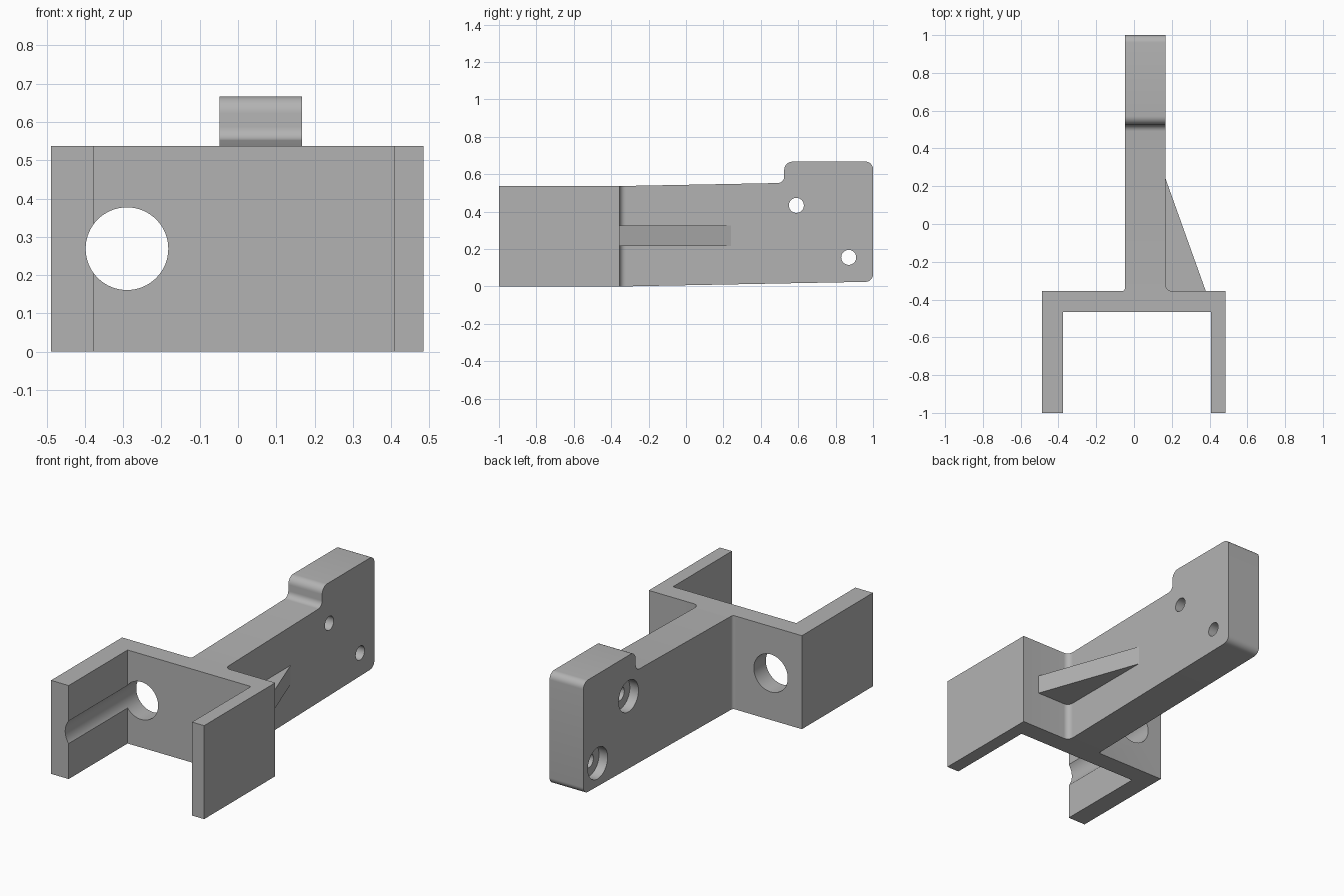
import bpy, bmesh, math
from mathutils import Vector, Matrix

if "Cube" in bpy.data.objects:
    bpy.data.objects.remove(bpy.data.objects["Cube"])

grey = bpy.data.materials.new("plain grey")
grey.use_nodes = True
GREY = (0.45, 0.45, 0.45, 1)
grey.diffuse_color = GREY
grey.node_tree.nodes["Principled BSDF"].inputs["Base Color"].default_value = GREY


def rounded(points, steps=8):
    """Outline from (u, v, radius) corners, each filleted by its radius."""
    out = []
    for i, (u, v, r) in enumerate(points):
        p = Vector((u, v))
        if not r:
            out.append(p)
            continue
        a = (Vector(points[i - 1][:2]) - p).normalized()
        b = (Vector(points[(i + 1) % len(points)][:2]) - p).normalized()
        half = a.angle(b) / 2
        centre = p + (a + b).normalized() * r / math.sin(half)
        start = p + a * r / math.tan(half) - centre
        end = p + b * r / math.tan(half) - centre
        sweep = start.angle_signed(end)
        for k in range(steps + 1):
            out.append(centre + Matrix.Rotation(-sweep * k / steps, 2) @ start)
    return out


def prism(name, points, axis, low, high):
    """Extrude an outline along x (outline in y, z) or z (outline in x, y)."""
    place = (lambda p, h: (h, p.x, p.y)) if axis == "x" else (lambda p, h: (p.x, p.y, h))
    bm = bmesh.new()
    base = bm.faces.new([bm.verts.new(place(p, low)) for p in rounded(points)])
    ext = bmesh.ops.extrude_face_region(bm, geom=[base])
    verts = [g for g in ext["geom"] if isinstance(g, bmesh.types.BMVert)]
    shift = (high - low, 0, 0) if axis == "x" else (0, 0, high - low)
    bmesh.ops.translate(bm, verts=verts, vec=shift)
    bmesh.ops.recalc_face_normals(bm, faces=bm.faces)
    mesh = bpy.data.meshes.new(name)
    bm.to_mesh(mesh)
    bm.free()
    mesh.materials.append(grey)
    ob = bpy.data.objects.new(name, mesh)
    bpy.context.collection.objects.link(ob)
    return ob


def drill(ob, centre, radius, length, rotation):
    """Cut a round hole and remove the cutter."""
    bpy.ops.mesh.primitive_cylinder_add(vertices=64, radius=radius, depth=length,
                                        location=centre, rotation=rotation)
    cutter = bpy.context.object
    cutter.hide_render = True
    cutter.data.materials.append(grey)
    mod = ob.modifiers.new("hole", "BOOLEAN")
    mod.operation, mod.solver, mod.object = "DIFFERENCE", "EXACT", cutter
    bpy.context.view_layer.objects.active = ob
    bpy.ops.object.modifier_apply(modifier=mod.name)
    bpy.data.objects.remove(cutter)


ARM_L, ARM_R = -0.048, 0.167
WALL, ROOT, TOP = -0.355, -0.32, 0.537

# Fork: two flanges, cross wall and filleted arm root
fork = prism("fork_bracket", [
    (-0.488, -1, 0), (-0.376, -1, 0), (-0.376, -0.465, 0), (0.408, -0.465, 0),
    (0.408, -1, 0), (0.485, -1, 0), (0.485, WALL, 0), (ARM_R, WALL, 0.033),
    (ARM_R, ROOT, 0), (ARM_L, ROOT, 0), (ARM_L, WALL, 0.015), (-0.488, WALL, 0),
], "z", 0, TOP)

# Bore through the wall, grooving the flange beside it
drill(fork, (-0.29, -0.7, 0.269), 0.108, 1, (math.pi / 2, 0, 0))

# Arm with raised, rounded end block
arm = prism("arm", [
    (ROOT, 0, 0), (1, 0.025, 0.04), (1, 0.667, 0.04), (0.525, 0.667, 0.045),
    (0.525, 0.553, 0.035), (ROOT, TOP, 0),
], "x", ARM_L, ARM_R)

# Counterbored bolt holes
for y, z in ((0.59, 0.433), (0.87, 0.155)):
    drill(arm, (0.06, y, z), 0.04, 1, (0, math.pi / 2, 0))
    drill(arm, (ARM_L, y, z), 0.09, 0.11, (0, math.pi / 2, 0))

# Triangular stiffening rib
rib = prism("rib", [
    (0.15, WALL, 0), (0.38, WALL, 0), (ARM_R, 0.24, 0), (0.15, 0.24, 0),
], "z", 0.217, 0.325)

for ob in (fork, arm, rib):
    bpy.ops.object.select_all(action="DESELECT")
    ob.select_set(True)
    bpy.context.view_layer.objects.active = ob
    bpy.ops.object.shade_smooth_by_angle(angle=math.radians(30))
